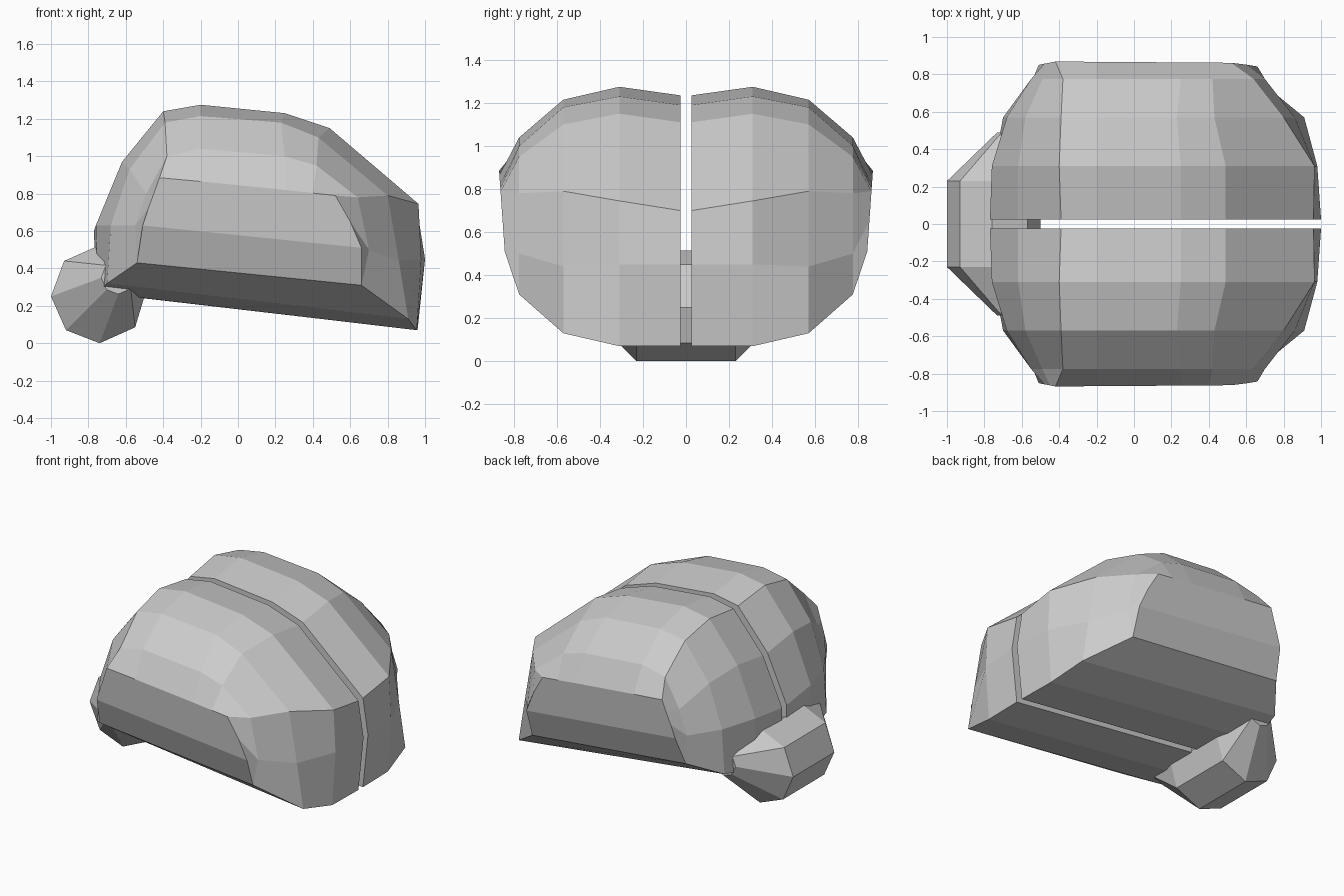
import bpy, bmesh

if "Cube" in bpy.data.objects:
    bpy.data.objects.remove(bpy.data.objects["Cube"])


def loft(name, rings):
    """Skin a list of equal-length closed rings and cap both ends."""
    bm = bmesh.new()
    loops = [[bm.verts.new(p) for p in ring] for ring in rings]
    n = len(loops[0])
    for a, b in zip(loops, loops[1:]):
        for i in range(n):
            j = (i + 1) % n
            bm.faces.new((a[i], a[j], b[j], b[i]))
    bm.faces.new(loops[0])
    bm.faces.new(loops[-1])
    bmesh.ops.recalc_face_normals(bm, faces=bm.faces)
    mesh = bpy.data.meshes.new(name)
    bm.to_mesh(mesh)
    bm.free()
    obj = bpy.data.objects.new(name, mesh)
    bpy.context.collection.objects.link(obj)
    return obj


# Side profiles (x, z) of one hemisphere, from the midline outwards
inner = [(-.76, .27), (-.77, .6), (-.62, .93), (-.39, 1.20), (-.2, 1.235),
         (.25, 1.19), (.49, 1.11), (.96, .70), (1, .45), (.96, .07)]
crest = [(-.75, .27), (-.76, .63), (-.62, .97), (-.4, 1.24), (-.2, 1.275),
         (.25, 1.23), (.49, 1.15), (.965, .745), (.98, .45), (.955, .07)]
upper = [(-.70, .32), (-.68, .63), (-.58, .93), (-.39, 1.18), (-.2, 1.215),
         (.23, 1.18), (.43, 1.1), (.8, .79), (.86, .44), (.91, .13)]
flank = [(-.54, .43), (-.55, .63), (-.49, .80), (-.38, 1.0), (-.2, 1.04),
         (.25, 1.0), (.42, .95), (.64, .78), (.70, .5), (.66, .31)]
outer = [(-.51, .63), (-.48, .72), (-.45, .8), (-.42, .885), (-.2, .865),
         (.25, .82), (.4, .803), (.52, .79), (.6, .65), (.66, .51)]

rings = [[(x, y, z) for x, z in prof] for y, prof in
         ((.025, inner), (.31, crest), (.57, upper), (.775, flank))]
rings.append([(x, .845 + (z - .55) * .07, z) for x, z in outer])

# Left and right hemispheres, with the gap between them
hemispheres = loft("hemispheres", rings)
mirror = hemispheres.modifiers.new("mirror", 'MIRROR')
mirror.use_axis = (False, True, False)
mirror.use_mirror_merge = False

# Rear lobe: octagonal barrel tapering to both sides
octagon = [(-.93, .44), (-1, .25), (-.92, .07), (-.74, 0),
           (-.55, .085), (-.50, .25), (-.57, .45), (-.76, .515)]
tip = [(-.64 + (x + .74) * .35, .35 + (z - .25) * .35) for x, z in octagon]
loft("rear_lobe", [[(x, y, z) for x, z in prof] for y, prof in
                   ((-.49, tip), (-.23, octagon), (.23, octagon), (.49, tip))])
